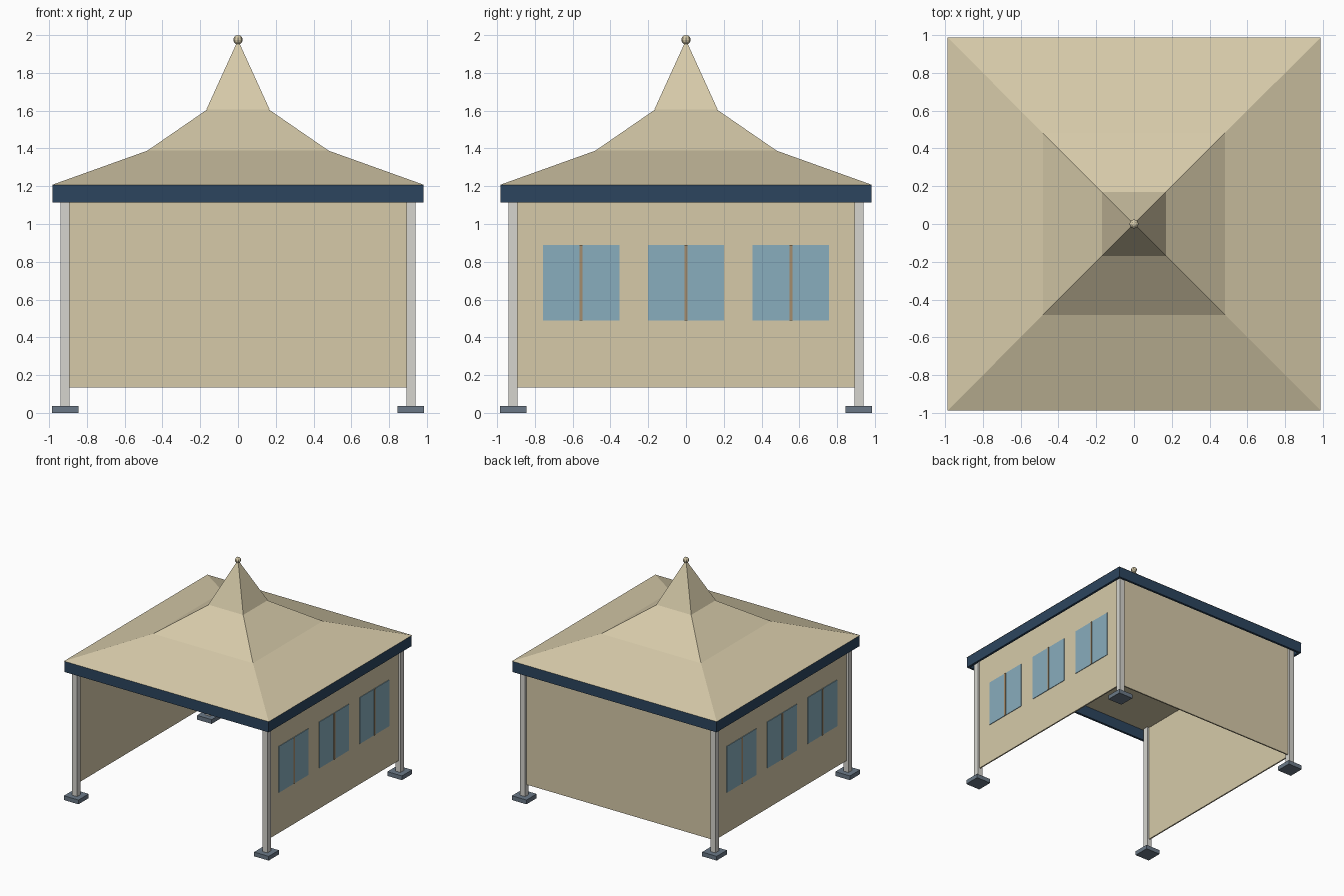
import bpy, bmesh
from mathutils import Vector

cube = bpy.data.objects.get("Cube")
if cube:
    bpy.data.objects.remove(cube, do_unlink=True)


def to_linear(c):
    c /= 255
    return c / 12.92 if c <= 0.04045 else ((c + 0.055) / 1.055) ** 2.4


def material(name, *rgb):
    colour = (*[to_linear(c) for c in rgb], 1)
    m = bpy.data.materials.new(name)
    m.use_nodes = True
    m.diffuse_color = colour
    node = next(n for n in m.node_tree.nodes if n.type == 'BSDF_PRINCIPLED')
    node.inputs["Base Color"].default_value = colour
    return m


canvas = material("tan canvas", 214, 202, 169)
navy = material("navy trim", 44, 69, 94)
metal = material("pale post metal", 214, 213, 207)
slate = material("slate foot", 107, 121, 135)
glass = material("blue glass", 136, 173, 189)
bronze = material("brown mullion", 165, 140, 108)


def finish(name, bm, mat):
    bmesh.ops.recalc_face_normals(bm, faces=bm.faces)
    mesh = bpy.data.meshes.new(name)
    bm.to_mesh(mesh)
    bm.free()
    mesh.materials.append(mat)
    ob = bpy.data.objects.new(name, mesh)
    bpy.context.collection.objects.link(ob)
    return ob


def box(name, x, y, z, mat):
    """Box from (min, max) pairs on each axis."""
    bm = bmesh.new()
    bmesh.ops.create_cube(bm, size=1)
    for v in bm.verts:
        v.co = Vector([r[0] if c < 0 else r[1] for c, r in zip(v.co, (x, y, z))])
    return finish(name, bm, mat)


def square_tiers(name, profile, mat):
    """Closed square solid through (half width, height) levels."""
    bm = bmesh.new()
    rings = [[bm.verts.new((sx * h, sy * h, z))
              for sx, sy in ((-1, -1), (1, -1), (1, 1), (-1, 1))]
             for h, z in profile]
    for low, high in zip(rings, rings[1:]):
        for i in range(4):
            j = (i + 1) % 4
            bm.faces.new((low[i], low[j], high[j], high[i]))
    bm.faces.new(rings[0][::-1])
    bm.faces.new(rings[-1])
    return finish(name, bm, mat)


EAVE, POST, WALL_LOW, TOP = 1.207, 0.915, 0.135, 1.2

# Roof tiers, spire and finial
square_tiers("roof", [(0.985, EAVE), (0.48, 1.388), (0.165, 1.605)], canvas)
square_tiers("spire", [(0.168, 1.605), (0.004, 1.965)], canvas)
bm = bmesh.new()
bmesh.ops.create_uvsphere(bm, u_segments=8, v_segments=6, radius=0.025)
bmesh.ops.translate(bm, verts=bm.verts, vec=(0, 0, 1.975))
finish("finial", bm, canvas)

# Trim boards around the eaves
OUT, IN = 0.982, 0.962
for s, side in ((-1, "front"), (1, "back")):
    box(side + "_trim", (-OUT, OUT), sorted((s * IN, s * OUT)), (1.113, EAVE), navy)
for s, side in ((-1, "right"), (1, "left")):
    box(side + "_trim", sorted((s * IN, s * OUT)), (-IN, IN), (1.113, EAVE), navy)

# Corner posts on square feet
for sx, side in ((-1, "right"), (1, "left")):
    for sy, end in ((-1, "front"), (1, "back")):
        def square(half):
            return [(s * POST - half, s * POST + half) for s in (sx, sy)]
        box(f"{end}_{side}_post", *square(0.024), (0.03, TOP), metal)
        box(f"{end}_{side}_foot", *square(0.07), (0, 0.037), slate)

# Back wall, with the front left open
THIN = 0.006
box("back_wall", (-POST, POST), (POST - THIN, POST + THIN), (WALL_LOW, TOP), canvas)

# Side walls with three two-pane windows on the outside
for s, side in ((-1, "right"), (1, "left")):
    box(side + "_wall", (s * POST - THIN, s * POST + THIN), (-POST, POST),
        (WALL_LOW, TOP), canvas)
    face = s * (POST + THIN)
    for n, y in enumerate((-0.555, 0, 0.555), 1):
        box(f"{side}_window_{n}", sorted((face, face + s * 0.005)),
            (y - 0.202, y + 0.202), (0.488, 0.89), glass)
        box(f"{side}_mullion_{n}", sorted((face, face + s * 0.009)),
            (y - 0.008, y + 0.008), (0.488, 0.89), bronze)
